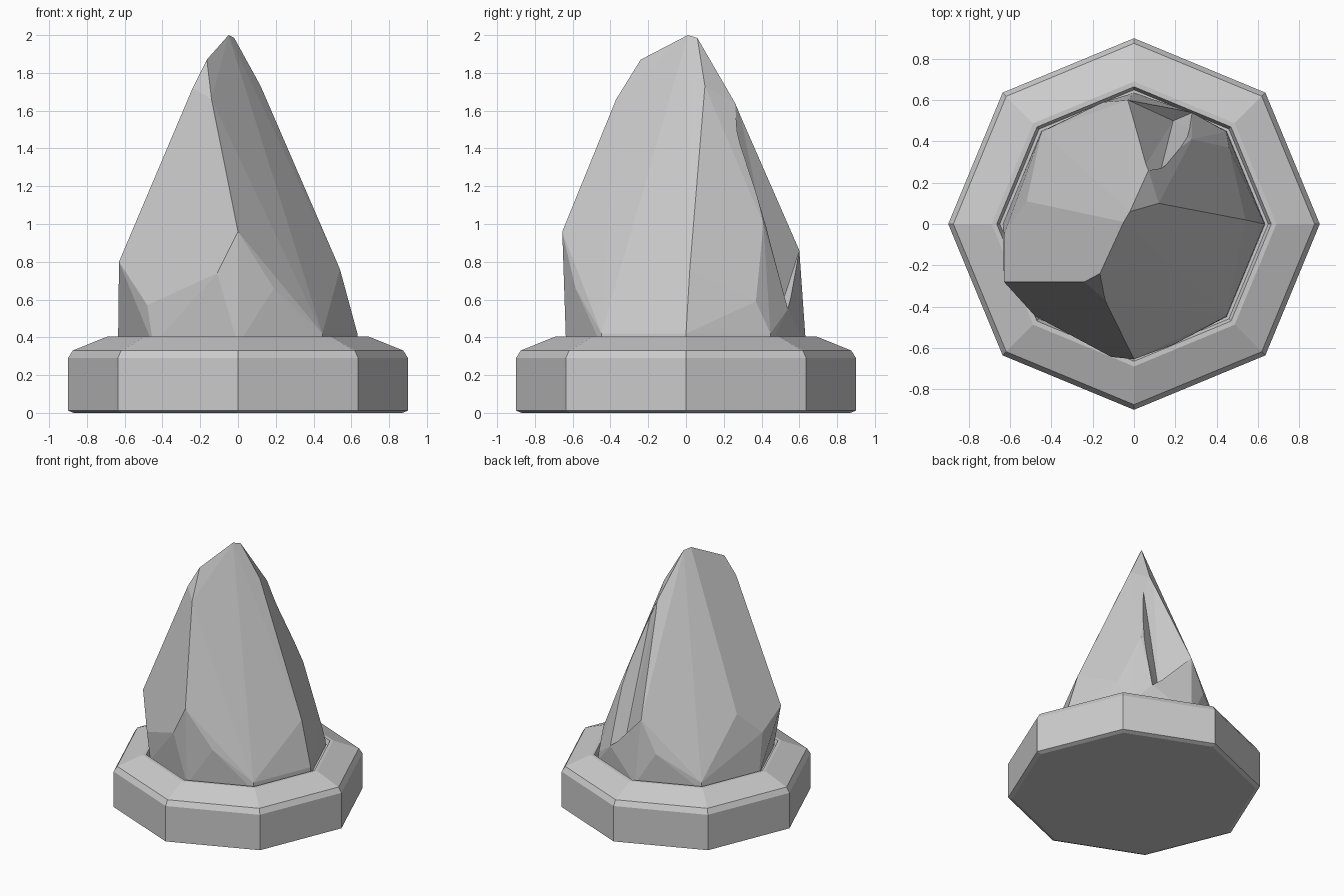
import bpy, bmesh
from math import cos, sin, pi

if "Cube" in bpy.data.objects:
    bpy.data.objects.remove(bpy.data.objects["Cube"])


def finish(bm, name):
    bmesh.ops.recalc_face_normals(bm, faces=bm.faces)
    me = bpy.data.meshes.new(name)
    bm.to_mesh(me)
    bm.free()
    ob = bpy.data.objects.new(name, me)
    bpy.context.collection.objects.link(ob)
    return ob


def ring(r, z, n=8):
    return [(r * cos(2 * pi * i / n), r * sin(2 * pi * i / n), z) for i in range(n)]


def lathe(name, profile, n=8):
    bm = bmesh.new()
    rings = [[bm.verts.new(p) for p in ring(r, z, n)] for r, z in profile]
    for a, b in zip(rings, rings[1:]):
        for i in range(n):
            j = (i + 1) % n
            bm.faces.new((a[i], a[j], b[j], b[i]))
    bm.faces.new(rings[0])
    bm.faces.new(rings[-1])
    return finish(bm, name)


def hull(name, points):
    bm = bmesh.new()
    for p in points:
        bm.verts.new(p)
    res = bmesh.ops.convex_hull(bm, input=bm.verts)
    junk = {v for v in res["geom_interior"] + res["geom_unused"]
            if isinstance(v, bmesh.types.BMVert)}
    bmesh.ops.delete(bm, geom=list(junk), context='VERTS')
    bmesh.ops.dissolve_limit(bm, angle_limit=0.05, verts=bm.verts, edges=bm.edges)
    return finish(bm, name)


# Eight-sided plinth with chamfered rim and a shallow socket
lathe("plinth", [(0.87, 0), (0.90, 0.012), (0.90, 0.29), (0.875, 0.33),
                 (0.69, 0.405), (0.665, 0.405), (0.65, 0.37)])

# Faceted standing rock
rock = hull("rock", ring(0.635, 0.36) + ring(0.632, 0.42) + [
    (-0.05, 0.01, 2.0), (-0.02, 0.06, 1.985),                            # tip
    (-0.165, -0.24, 1.87), (-0.24, -0.28, 1.72), (-0.14, -0.37, 1.66),   # front shoulder
    (0.12, 0.10, 1.73), (0.54, 0.02, 0.76),                              # right ridge
    (0, -0.655, 0.96), (-0.11, -0.644, 0.74), (0.19, -0.585, 0.66),      # front foot
    (-0.63, -0.28, 0.80), (-0.48, -0.445, 0.57),                         # left foot
    (-0.63, -0.05, 0.675), (-0.52, 0.11, 0.85), (-0.50, 0.30, 0.48),
    (-0.15, 0.59, 0.62), (-0.03, 0.60, 0.86),                            # back foot
    (0.07, 0.26, 1.64), (0.28, 0.41, 1.0), (0.46, 0.37, 0.59),
    (0.28, 0.54, 0.55)])

# Wedge that splits the back of the rock
wedge = hull("split_cutter", [
    (0.13, 0.26, 1.5), (0.19, 0.50, 0.55), (0.04, 0.26, 1.71), (-0.05, 0.61, 0.89),
    (0.40, 0.59, 0.55), (0.30, 0.44, 0.98), (0.30, 0.90, 1.0)])
wedge.hide_render = True
wedge.hide_set(True)
cut = rock.modifiers.new("split", 'BOOLEAN')
cut.operation = 'DIFFERENCE'
cut.solver = 'EXACT'
cut.object = wedge
